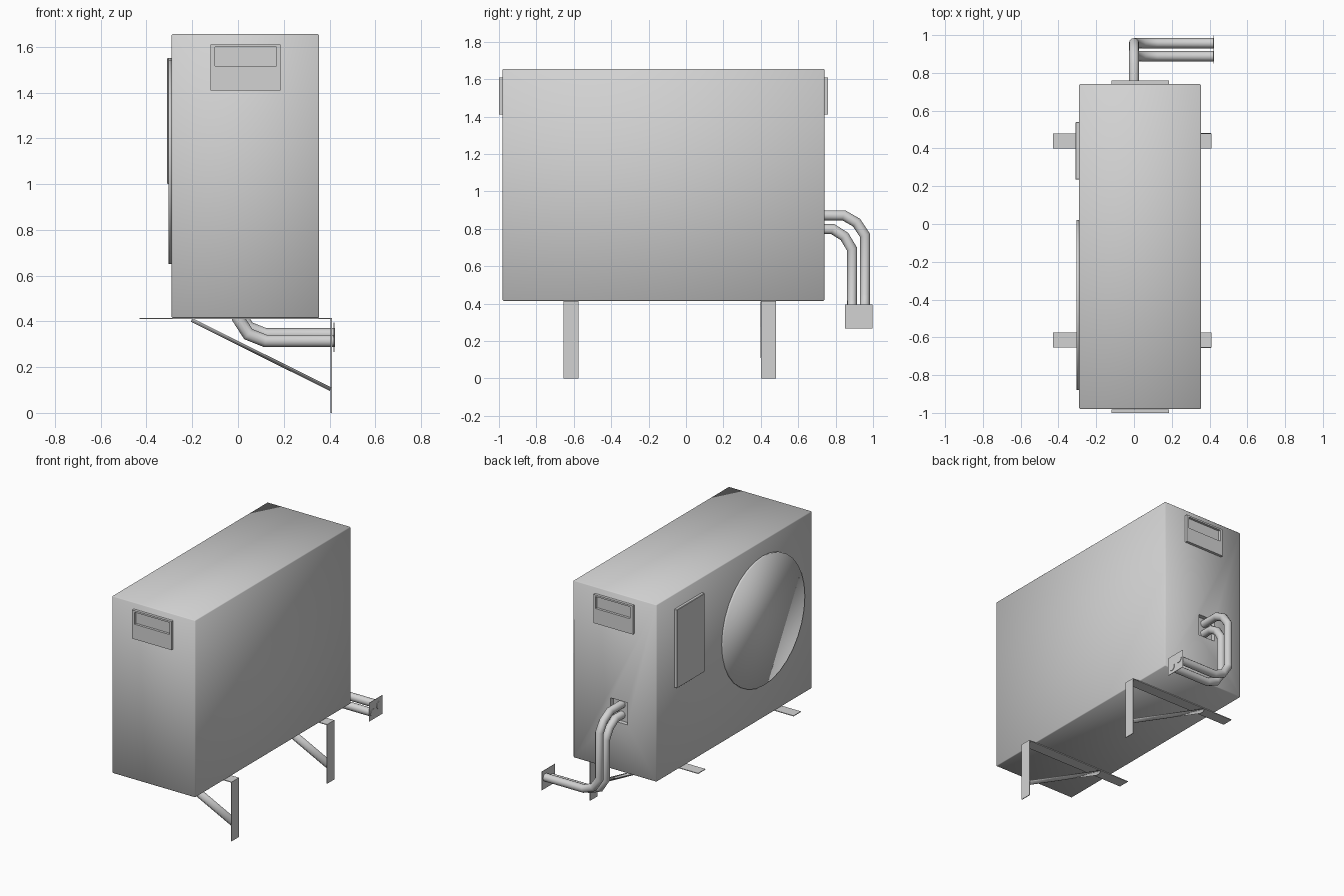
import bpy, bmesh, math
from mathutils import Vector

cube = bpy.data.objects.get("Cube")
if cube:
    bpy.data.objects.remove(cube, do_unlink=True)

GREY = (0.65, 0.65, 0.65, 1)
grey = bpy.data.materials.new("painted_grey")
grey.use_nodes = True
grey.diffuse_color = GREY
grey.node_tree.nodes["Principled BSDF"].inputs["Base Color"].default_value = GREY


def finish(name, bm, smooth=True):
    bmesh.ops.recalc_face_normals(bm, faces=bm.faces[:])
    mesh = bpy.data.meshes.new(name)
    bm.to_mesh(mesh)
    bm.free()
    for face in mesh.polygons:
        face.use_smooth = smooth
    mesh.materials.append(grey)
    obj = bpy.data.objects.new(name, mesh)
    bpy.context.collection.objects.link(obj)
    return obj


def box_mesh(low, high, bevel=0):
    bm = bmesh.new()
    low, high = Vector(low), Vector(high)
    bmesh.ops.create_cube(bm, size=1)
    for v in bm.verts:
        v.co = (low + high) / 2 + v.co * (high - low)
    if bevel:
        bmesh.ops.bevel(bm, geom=bm.edges[:], offset=bevel, segments=1, affect='EDGES')
    return bm


def box(name, low, high, bevel=0, smooth=False):
    return finish(name, box_mesh(low, high, bevel), smooth)


# Cabinet with a pipe recess in its rear end
cabinet = box("cabinet", (-0.29, -0.98, 0.415), (0.355, 0.74, 1.655), 0.005, True)
cutter = box("recess_cutter", (-0.065, 0.71, 0.755), (0.065, 0.8, 0.91))
cutter.hide_render = True
cutter.hide_viewport = True
cut = cabinet.modifiers.new("pipe_recess", 'BOOLEAN')
cut.operation = 'DIFFERENCE'
cut.solver = 'EXACT'
cut.object = cutter

# Round fan cover and service panel on the side
bm = bmesh.new()
bmesh.ops.create_cone(bm, cap_ends=True, segments=32, radius1=0.45, radius2=0.45, depth=0.015)
for v in bm.verts:
    v.co = Vector((-0.297 - v.co.z, -0.43 + v.co.x, 1.1 + v.co.y))
finish("fan_cover", bm)
box("service_panel", (-0.31, 0.235, 1.0), (-0.285, 0.54, 1.55), 0.003)


# Handle plates with a grip pocket at both ends
def handle(name, wall, out):
    face_y = wall + out * 0.019
    outer = [(-0.12, 1.41), (0.185, 1.41), (0.185, 1.61), (-0.12, 1.61)]
    inner = [(-0.10, 1.515), (0.168, 1.515), (0.168, 1.598), (-0.10, 1.598)]
    bm = bmesh.new()
    back = [bm.verts.new((x, wall, z)) for x, z in outer]
    front = [bm.verts.new((x, face_y, z)) for x, z in outer]
    rim = [bm.verts.new((x, face_y, z)) for x, z in inner]
    floor = [bm.verts.new((x, wall + out * 0.002, z)) for x, z in inner]
    for a, b in ((back, front), (front, rim), (rim, floor)):
        for i in range(4):
            j = (i + 1) % 4
            bm.faces.new((a[i], a[j], b[j], b[i]))
    bm.faces.new(floor)
    bm.faces.new(back)
    finish(name, bm, False)


handle("front_handle", -0.981, -1)
handle("rear_handle", 0.741, 1)


# Pipes swept along bent paths
def pipe(name, points, radius, sides=12):
    bm = bmesh.new()
    pts = [Vector(p) for p in points]
    rings, side = [], Vector((1, 0, 0))
    for i, p in enumerate(pts):
        before = (p - pts[i - 1]).normalized() if i else None
        after = (pts[i + 1] - p).normalized() if i + 1 < len(pts) else None
        before, after = before or after, after or before
        tangent = (before + after).normalized()
        side = (side - tangent * side.dot(tangent)).normalized()
        up = tangent.cross(side)
        # widen mitred joints towards the bend so the tube keeps its width
        bend = after - before
        stretch = 1 / max(tangent.dot(after), 0.5) - 1
        ring = []
        for k in range(sides):
            a = math.tau * k / sides
            off = (side * math.cos(a) + up * math.sin(a)) * radius
            if bend.length > 0.001:
                n = bend.normalized()
                off += n * off.dot(n) * stretch
            ring.append(bm.verts.new(p + off))
        rings.append(ring)
    for a, b in zip(rings, rings[1:]):
        for k in range(sides):
            j = (k + 1) % sides
            bm.faces.new((a[k], a[j], b[j], b[k]))
    bm.faces.new(rings[0])
    bm.faces.new(rings[-1])
    obj = finish(name, bm)
    bpy.context.view_layer.objects.active = obj
    obj.select_set(True)
    bpy.ops.object.shade_smooth_by_angle(angle=math.radians(50))
    obj.select_set(False)


def refrigerant_pipe(name, y, top, start, run):
    low = [(0, y, run + 0.1), (0.045, y, run + 0.03), (0.12, y, run), (0.424, y, run)]
    bend = [(0, 0.70, top), (0, start, top),
            (0, start + (y - start) * 0.6, top - 0.039), (0, y, top - 0.107)]
    pipe(name, bend + low, 0.027)


refrigerant_pipe("outer_pipe", 0.957, 0.872, 0.843, 0.343)
refrigerant_pipe("inner_pipe", 0.888, 0.798, 0.785, 0.314)
box("wall_plate", (0.418, 0.85, 0.266), (0.421, 0.998, 0.396))


# Wall brackets: shelf, upright and a curved diagonal brace
def bracket(label, y):
    half = 0.04
    box(label + "_bracket_shelf", (-0.43, y - half, 0.41), (0.41, y + half, 0.415))
    box(label + "_bracket_upright", (0.405, y - half, 0), (0.41, y + half, 0.415))
    bm = bmesh.new()
    steps = 8
    rows = []
    for i in range(steps + 1):
        t = 2 * i / steps - 1
        sag = 0.012 * (1 - t * t)
        rows.append([bm.verts.new((x - sag * 0.45, y + half * t, z - sag))
                     for x, z in ((-0.2, 0.412), (0.407, 0.11))])
    for a, b in zip(rows, rows[1:]):
        bm.faces.new((a[0], a[1], b[1], b[0]))
    brace = finish(label + "_bracket_brace", bm)
    solid = brace.modifiers.new("sheet", 'SOLIDIFY')
    solid.thickness = 0.004
    solid.offset = 0


bracket("front", -0.615)
bracket("rear", 0.44)
